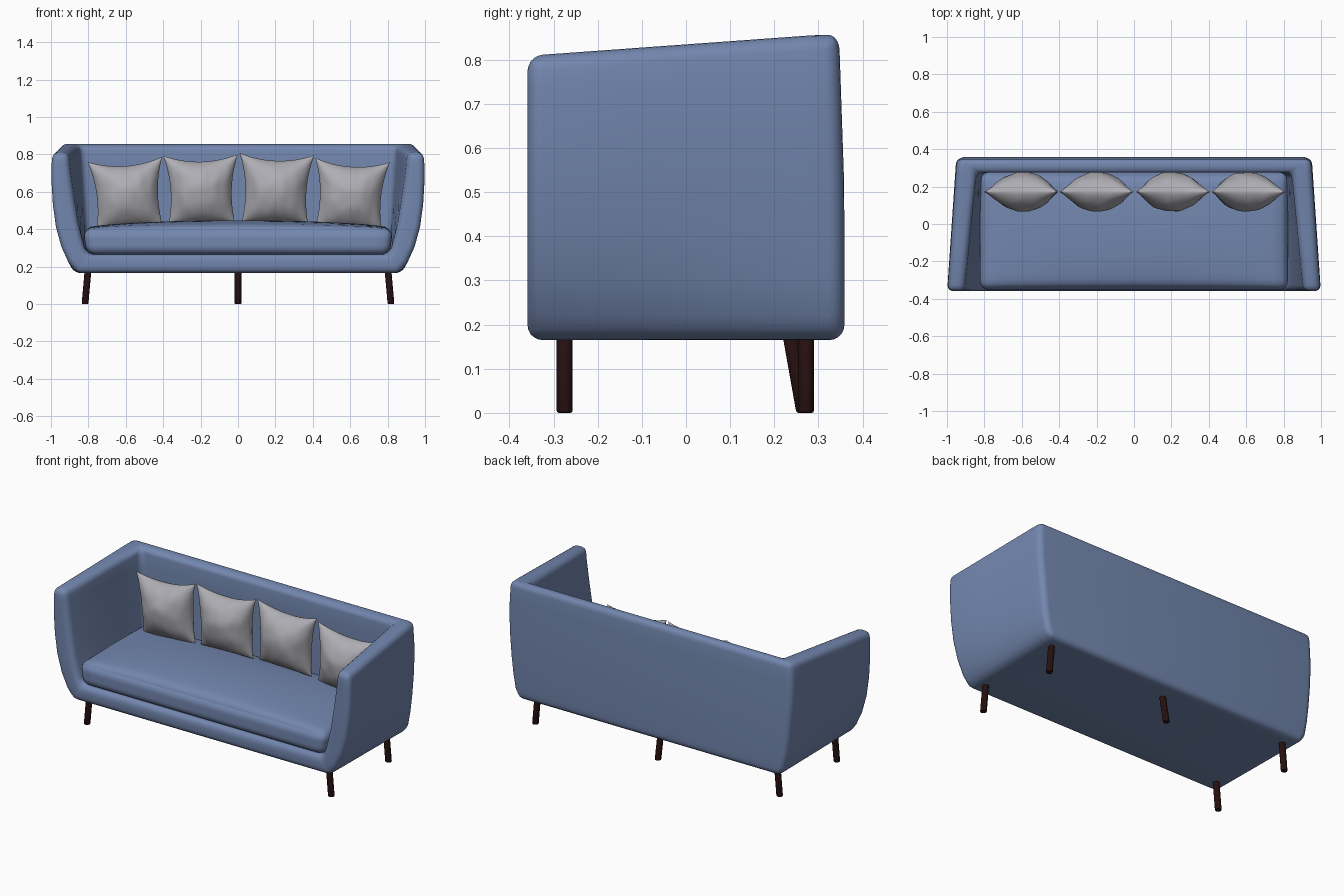
import bpy, bmesh, math
from mathutils import Vector, noise

if "Cube" in bpy.data.objects:
    bpy.data.objects.remove(bpy.data.objects["Cube"])


def material(name, rgb):
    m = bpy.data.materials.new(name)
    m.diffuse_color = (*rgb, 1)
    m.use_nodes = True
    m.node_tree.nodes["Principled BSDF"].inputs["Base Color"].default_value = m.diffuse_color
    return m


BLUE = material("blue fabric", (0.17, 0.24, 0.425))
GREY = material("grey fabric", (0.42, 0.42, 0.455))
WOOD = material("dark wood", (0.02, 0.005, 0.005))


def finish(bm, name, mat, bevel=0, segments=5):
    bmesh.ops.recalc_face_normals(bm, faces=bm.faces)
    me = bpy.data.meshes.new(name)
    bm.to_mesh(me)
    bm.free()
    ob = bpy.data.objects.new(name, me)
    bpy.context.collection.objects.link(ob)
    me.materials.append(mat)
    bpy.ops.object.select_all(action='DESELECT')
    bpy.context.view_layer.objects.active = ob
    ob.select_set(True)
    if bevel:
        b = ob.modifiers.new("round", 'BEVEL')
        b.width, b.segments, b.limit_method = bevel, segments, 'ANGLE'
        b.angle_limit = math.radians(35)
        bpy.ops.object.modifier_apply(modifier=b.name)
    bpy.ops.object.shade_smooth_by_angle(angle=math.radians(40))
    return ob


# Shell: base, flared arms and back in one solid, lofted from front to back
OUT_Z = [.165, .22, .305, .41, .53, .65, .74, None]
IN_Z = [.265, .305, .37, .45, .55, .65, .74, None]
OUT_F = [.86, .905, .945, .975, .992, .999, .999, .994]
OUT_B = [.875, .905, .92, .932, .942, .95, .95, .945]
IN_F = [.80, .822, .84, .858, .875, .89, .902, .908]
IN_B = [.80, .805, .81, .815, .82, .825, .83, .835]
STATIONS = [-.359, -.12, .1, .275, .359]
N = len(OUT_Z)

bm = bmesh.new()


def half(xf, xb, zs, y, side):
    t = (y + .359) / .718
    row = []
    for a, b, z in zip(xf, xb, zs):
        z = min(.835 + .072 * y, .857) if z is None else z
        yy = y - .012 * max(0, (z - .5) / .35) if y > .3 else y
        row.append(bm.verts.new((side * (a + (b - a) * t), yy, z)))
    return row


outer = {s: [half(OUT_F, OUT_B, OUT_Z, y, s) for y in STATIONS] for s in (-1, 1)}
inner = {s: [half(IN_F, IN_B, IN_Z, y, s) for y in STATIONS[:-1]] for s in (-1, 1)}
face = bm.faces.new
for s in (-1, 1):
    o, n = outer[s], inner[s]
    for grid in (o, n):
        for a, b in zip(grid, grid[1:]):
            for i in range(N - 1):
                face((a[i], a[i + 1], b[i + 1], b[i]))
    for i in range(N - 1):                       # front of the arm
        face((o[0][i], o[0][i + 1], n[0][i + 1], n[0][i]))
    for j in range(len(n) - 1):                  # top of the arm
        face((o[j][-1], o[j + 1][-1], n[j + 1][-1], n[j][-1]))
    face((o[3][-1], o[4][-1], n[3][-1]))         # back corner top
L, R, l, r = outer[-1], outer[1], inner[-1], inner[1]
for i in range(N - 1):                           # back wall, both sides
    face((L[4][i], R[4][i], R[4][i + 1], L[4][i + 1]))
    face((l[3][i], r[3][i], r[3][i + 1], l[3][i + 1]))
face((L[4][-1], R[4][-1], r[3][-1], l[3][-1]))   # top of the back
face((L[0][0], R[0][0], r[0][0], l[0][0]))       # front rail
for j in range(4):                               # underside
    face((L[j][0], R[j][0], R[j + 1][0], L[j + 1][0]))
for j in range(3):                               # seat deck
    face((l[j][0], r[j][0], r[j + 1][0], l[j + 1][0]))
finish(bm, "sofa_shell", BLUE, .034)

# Seat cushion: rounded box with a crowned top
bm = bmesh.new()
bmesh.ops.create_cube(bm, size=2)
bmesh.ops.subdivide_edges(bm, edges=bm.edges[:], cuts=19, use_grid_fill=True)
H, RAD = Vector((.83, .317, .07)), .05
for v in bm.verts:
    u = Vector([math.sin(c * math.pi / 2) for c in v.co])
    p = Vector([a * h for a, h in zip(u, H)])
    core = Vector([max(-h + RAD, min(h - RAD, c)) for c, h in zip(p, H)])
    p = core + (p - core).normalized() * RAD
    up = (p.z + H.z) / (2 * H.z)
    p.z += .045 * up * (1 - u.x ** 2) ** .6 * (1 - u.y ** 2) ** .6
    p.x *= .975 + .025 * up                      # narrower at the bottom
    v.co = p + Vector((0, -.037, .333))
finish(bm, "seat_cushion", BLUE)


# Pillows: pinched squares, puffed in the middle
def pillow(name, x, z, tilt, seed):
    bm = bmesh.new()
    K = 32
    ca, sa = math.cos(tilt), math.sin(tilt)
    sheets = []
    for side in (-1, 1):
        rows = []
        for j in range(K + 1):
            row = []
            for i in range(K + 1):
                u, v = (math.sin((2 * k / K - 1) * math.pi / 2) for k in (i, j))
                px = (.188 + .012 * v) * u * (1 - .13 * (1 - v * v))
                pz = .182 * v * (1 - (.2 if v > 0 else .04) * (1 - u * u))
                puff = max(0, (1 - u * u) * (1 - v * v)) ** .62
                wrinkle = noise.noise(Vector((u * 3.5 + seed, v * 2, side * 5)))
                py = side * puff * (.105 + .014 * wrinkle * (1 - puff * .6))
                row.append(bm.verts.new((x + px * ca + pz * sa, .172 + py,
                                         z - px * sa + pz * ca)))
            rows.append(row)
        for a, b in zip(rows, rows[1:]):
            for i in range(K):
                bm.faces.new((a[i], a[i + 1], b[i + 1], b[i]))
    bmesh.ops.remove_doubles(bm, verts=bm.verts, dist=.0003)
    finish(bm, name, GREY)


for k, (x, z, tilt) in enumerate([(-.592, .592, -.07), (-.197, .615, -.02),
                                  (.203, .62, .03), (.602, .588, .06)]):
    pillow(f"pillow_{k + 1}", x, z, tilt, k * 7.3)


# Legs: slim round posts between two points
def leg(name, top, foot):
    bm = bmesh.new()
    a, b = Vector(foot), Vector(top)
    bmesh.ops.create_cone(bm, cap_ends=True, segments=20, radius1=.018,
                          radius2=.018, depth=b.z - a.z)
    for v in bm.verts:
        t = v.co.z / (b.z - a.z) + .5
        c = a.lerp(b, t)
        v.co = Vector((v.co.x + c.x, v.co.y + c.y, c.z))
    finish(bm, name, WOOD, .005, 2)


for side, word in ((-1, "left"), (1, "right")):
    leg(f"front_leg_{word}", (side * .802, -.275, .18), (side * .818, -.275, 0))
    leg(f"back_leg_{word}", (side * .802, .272, .18), (side * .818, .272, 0))
leg("back_leg_middle", (0, .236, .18), (0, .268, 0))
